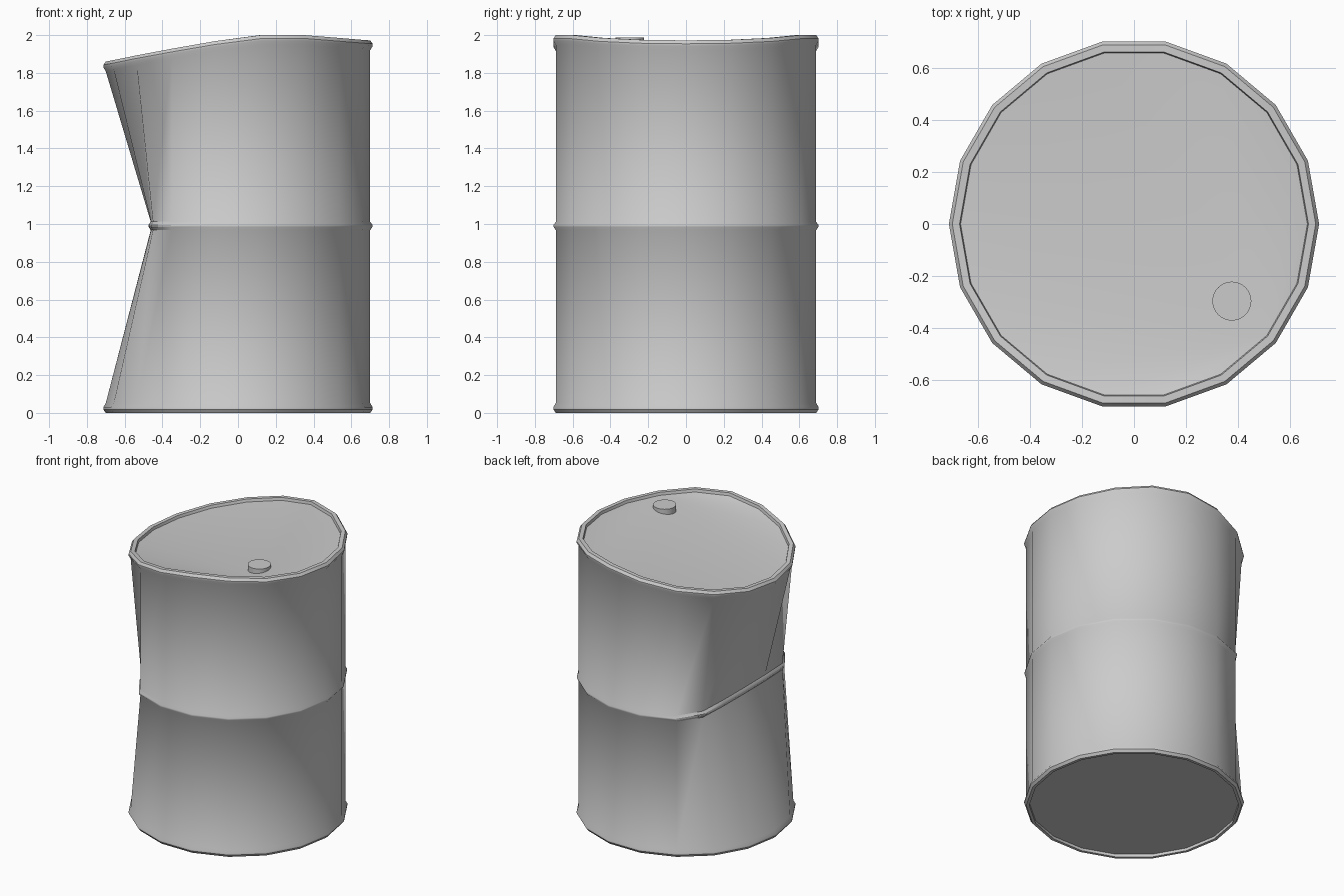
import bpy, bmesh
from math import sin, cos, radians

cube = bpy.data.objects.get("Cube")
if cube:
    bpy.data.objects.remove(cube)

SIDES = 18
# Rim height for each vertex from +x round to -x, mirrored in y
RIM = [1.972, 1.975, 1.985, 2.0, 2.0, 1.968, 1.928, 1.893, 1.868, 1.86]
# Waist x of the pushed-in vertices
DENT = {7: -0.45, 8: -0.46, 9: -0.462}

steel = bpy.data.materials.new("grey steel")
steel.use_nodes = True
grey = (0.6, 0.6, 0.6, 1)
steel.diffuse_color = grey
steel.node_tree.nodes["Principled BSDF"].inputs["Base Color"].default_value = grey


def add_object(name, bm, angle):
    bmesh.ops.recalc_face_normals(bm, faces=bm.faces)
    mesh = bpy.data.meshes.new(name)
    bm.to_mesh(mesh)
    bm.free()
    mesh.materials.append(steel)
    ob = bpy.data.objects.new(name, mesh)
    bpy.context.collection.objects.link(ob)
    bpy.ops.object.select_all(action='DESELECT')
    ob.select_set(True)
    bpy.context.view_layer.objects.active = ob
    bpy.ops.object.shade_smooth_by_angle(angle=radians(angle))


def ring(bm, level, radius, offset):
    """One loop of the drum; level is bottom, waist or top."""
    verts = []
    for i in range(SIDES):
        k = min(i, SIDES - i)
        a = radians(360 / SIDES * i)
        x, y, z = radius * cos(a), radius * sin(a), offset
        if level == "waist":
            z += 0.99
            if k in DENT:
                x = DENT[k] - (radius - 0.7)
        elif level == "top":
            z += RIM[k]
        verts.append(bm.verts.new((x, y, z)))
    return verts


# Drum: dented shell with rolled rims and recessed ends
profile = [
    ("bottom", 0.68, 0.02), ("bottom", 0.68, 0), ("bottom", 0.7, 0),
    ("bottom", 0.713, 0.018), ("bottom", 0.713, 0.03), ("bottom", 0.7, 0.052),
    ("waist", 0.7, -0.022), ("waist", 0.711, -0.006),
    ("waist", 0.711, 0.006), ("waist", 0.7, 0.022),
    ("top", 0.7, -0.052), ("top", 0.713, -0.03), ("top", 0.713, -0.018),
    ("top", 0.7, 0), ("top", 0.672, 0), ("top", 0.668, -0.02),
]
bm = bmesh.new()
loops = [ring(bm, *p) for p in profile]
for low, high in zip(loops, loops[1:]):
    for i in range(SIDES):
        j = (i + 1) % SIDES
        bm.faces.new((low[i], low[j], high[j], high[i]))
bm.faces.new(loops[0])
# Warped lid fanned from one corner
lid = loops[-1]
for i in range(1, SIDES - 1):
    bm.faces.new((lid[16], lid[(16 + i) % SIDES], lid[(17 + i) % SIDES]))
add_object("drum", bm, 35)

# Bung cap on the lid
bm = bmesh.new()
bmesh.ops.create_cone(bm, cap_ends=True, segments=32, radius1=0.075,
                      radius2=0.075, depth=0.05)
bmesh.ops.translate(bm, verts=bm.verts, vec=(0.377, -0.297, 1.962))
add_object("bung_cap", bm, 35)
